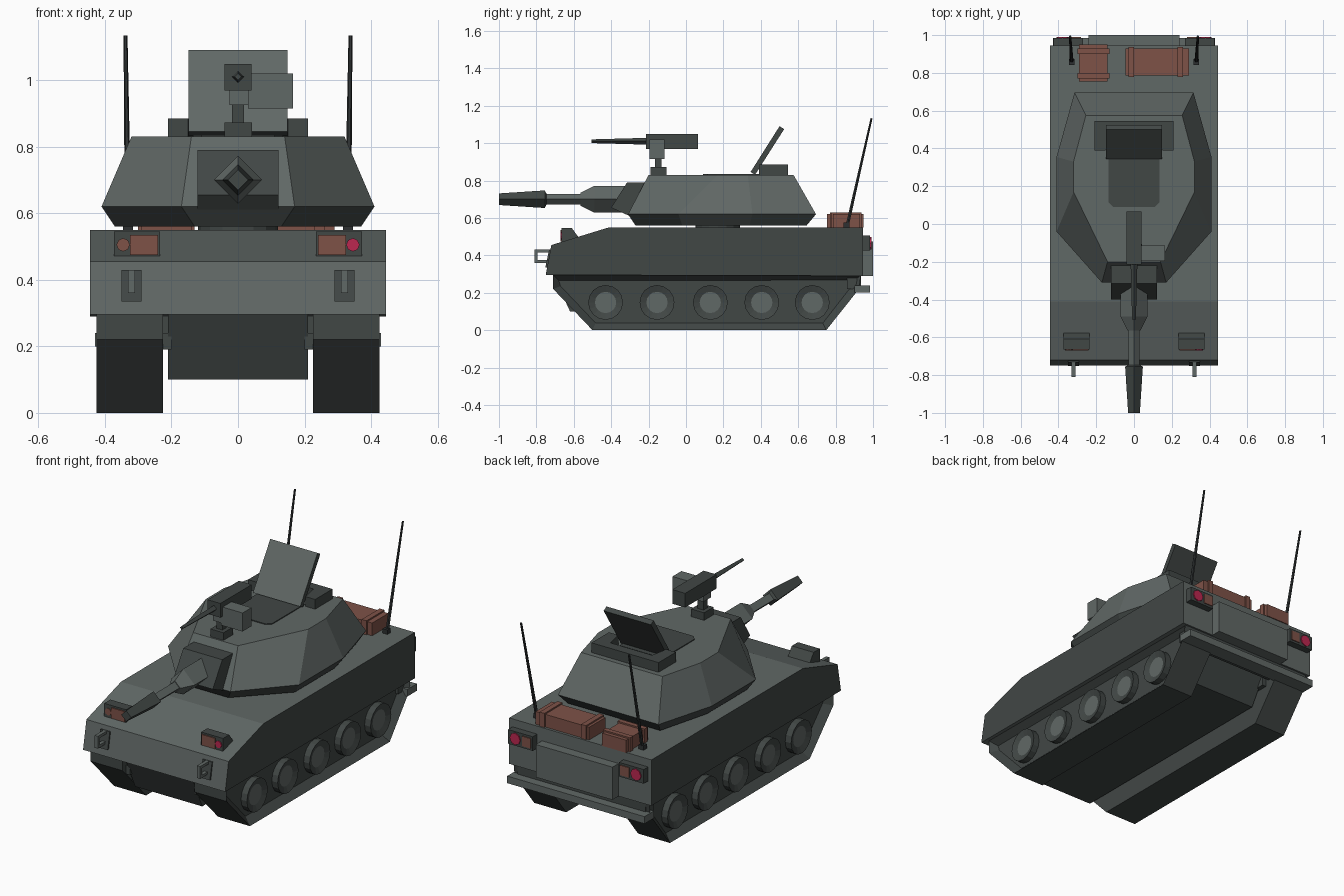
import bpy, bmesh, math
from mathutils import Vector, Matrix

if "Cube" in bpy.data.objects:
    bpy.data.objects.remove(bpy.data.objects["Cube"])


def material(name, rgb):
    m = bpy.data.materials.new(name)
    m.diffuse_color = (*rgb, 1)
    m.use_nodes = True
    m.node_tree.nodes["Principled BSDF"].inputs["Base Color"].default_value = m.diffuse_color
    return m


GREY = material("armour_grey", (0.118, 0.138, 0.132))
DARK = material("dark_grey", (0.053, 0.063, 0.060))
BLACK = material("near_black", (0.026, 0.030, 0.031))
BROWN = material("crate_brown", (0.21, 0.085, 0.064))
RED = material("tail_red", (0.50, 0.02, 0.08))


def finish(name, bm, *mats):
    bmesh.ops.recalc_face_normals(bm, faces=bm.faces)
    me = bpy.data.meshes.new(name)
    bm.to_mesh(me)
    bm.free()
    for m in mats:
        me.materials.append(m)
    ob = bpy.data.objects.new(name, me)
    bpy.context.collection.objects.link(ob)
    return ob


def loft(bm, rings):
    """Skin matching rings of points and cap both ends."""
    vs = [[bm.verts.new(p) for p in r] for r in rings]
    n = len(vs[0])
    for a, b in zip(vs, vs[1:]):
        for i in range(n):
            bm.faces.new((a[i], a[(i + 1) % n], b[(i + 1) % n], b[i]))
    bm.faces.new(vs[0])
    bm.faces.new(vs[-1])
    bm.normal_update()


def side_prism(bm, pts, x0, x1):
    """Extrude a (y, z) side profile across x."""
    loft(bm, [[(x, y, z) for y, z in pts] for x in (x0, x1)])


def prism(name, pts, x0, x1, mat):
    bm = bmesh.new()
    side_prism(bm, pts, x0, x1)
    return finish(name, bm, mat)


def box(name, x, y, z, mat):
    return prism(name, [(y[0], z[0]), (y[1], z[0]), (y[1], z[1]), (y[0], z[1])], x[0], x[1], mat)


def spun(name, origin, axis, stations, sides, mat, turn=0.0):
    """Lathe of (distance, radius) stations along an axis."""
    rot = Vector((0, 0, 1)).rotation_difference(Vector(axis)).to_matrix()
    o = Vector(origin)
    bm = bmesh.new()
    loft(bm, [[o + rot @ Vector((r * math.cos(turn + 2 * math.pi * i / sides),
                                 r * math.sin(turn + 2 * math.pi * i / sides), d))
               for i in range(sides)] for d, r in stations])
    return finish(name, bm, mat)


def mirrored(half):
    """Close a half outline given on the +x side."""
    return half + [(-x, y) for x, y in reversed(half)]


# Hull: grey plates with dark sides
bm = bmesh.new()
side_prism(bm, [(-0.75, 0.295), (-0.72, 0.455), (-0.41, 0.55), (0.945, 0.55), (0.945, 0.29)], -0.445, 0.445)
for f in bm.faces:
    f.material_index = 1 if abs(f.normal.x) > 0.9 else 0
finish("hull", bm, GREY, DARK)
prism("belly", [(-0.71, 0.295), (-0.62, 0.10), (0.74, 0.10), (0.86, 0.295)], -0.21, 0.21, DARK)

# Running gear
TRACK = [(-0.50, 0), (0.75, 0), (0.925, 0.22), (0.935, 0.295), (-0.71, 0.295), (-0.71, 0.22)]
for s, side in ((1, "right"), (-1, "left")):
    bm = bmesh.new()
    side_prism(bm, TRACK, s * 0.225, s * 0.425)
    outer = [f for f in bm.faces if abs(f.calc_center_median().x) > 0.42]
    bmesh.ops.inset_region(bm, faces=outer, thickness=0.042)
    bmesh.ops.translate(bm, verts=outer[0].verts, vec=(-s * 0.04, 0, 0))
    finish(side + "_track", bm, DARK)
    box(side + "_axle_bar", (s * 0.20, s * 0.23), (-0.68, 0.84), (0.19, 0.24), DARK)
    for i, y in enumerate((-0.43, -0.155, 0.13, 0.405, 0.675)):
        bm = bmesh.new()
        bmesh.ops.create_cone(bm, cap_ends=True, segments=16, radius1=0.093, radius2=0.093, depth=0.05,
                              matrix=Matrix.Translation((s * 0.397, y, 0.148)) @ Matrix.Rotation(math.pi / 2, 4, 'Y'))
        hub = [f for f in bm.faces if abs(f.calc_center_median().x) > 0.42]
        bmesh.ops.inset_region(bm, faces=hub, thickness=0.036)
        bmesh.ops.translate(bm, verts=hub[0].verts, vec=(-s * 0.012, 0, 0))
        hub[0].material_index = 1
        finish(f"{side}_wheel_{i + 1}", bm, DARK, GREY)

    # Headlight pod with brown lens
    prism(side + "_headlight", [(-0.665, 0.46), (-0.665, 0.545), (-0.61, 0.545), (-0.57, 0.49)],
          s * 0.235, s * 0.372, DARK)
    box(side + "_headlight_lens", (s * 0.24, s * 0.325), (-0.671, -0.664), (0.475, 0.535), BROWN)
    spun(side + "_headlight_lamp", (s * 0.345, -0.664, 0.505), (0, -1, 0), [(0, 0.02), (0.006, 0.02)], 8,
         RED if s > 0 else BROWN)

    # Tow hook: plate and open loop
    prism(side + "_hook_plate", [(-0.752, 0.335), (-0.732, 0.43), (-0.72, 0.43), (-0.73, 0.335)],
          s * 0.29, s * 0.35, DARK)
    for nm, y, z in (("top", (-0.80, -0.72), (0.415, 0.43)), ("bottom", (-0.81, -0.73), (0.36, 0.375)),
                     ("front", (-0.81, -0.795), (0.36, 0.43))):
        box(f"{side}_hook_{nm}", (s * 0.31, s * 0.33), y, z, GREY)

    # Tail light box with brown and red lamps
    box(side + "_tail_light", (s * 0.27, s * 0.425), (0.94, 0.985), (0.425, 0.505), DARK)
    box(side + "_tail_lens", (s * 0.28, s * 0.335), (0.984, 0.99), (0.437, 0.493), BROWN)
    spun(side + "_tail_lamp", (s * 0.378, 0.984, 0.465), (0, 1, 0), [(0, 0.033), (0.007, 0.033)], 8, RED)

    # Antenna
    a, b = Vector((s * 0.33, 0.86, 0.55)), Vector((s * 0.338, 0.992, 1.133))
    spun(side + "_antenna", a, (b - a).normalized(), [(0, 0.010), ((b - a).length, 0.006)], 6, BLACK)
    box(side + "_antenna_base", (s * 0.315, s * 0.345), (0.843, 0.873), (0.55, 0.575), BLACK)

# Rear door and bumper
box("rear_door", (-0.24, 0.24), (0.94, 1.0), (0.29, 0.475), GREY)
box("rear_bumper", (-0.43, 0.43), (0.90, 0.985), (0.20, 0.24), GREY)
box("bumper_mount", (-0.40, 0.40), (0.86, 0.935), (0.22, 0.30), DARK)

# Turret: three stacked outlines
outlines = [(0.56, [(0.13, -0.27), (0.37, -0.02), (0.37, 0.34), (0.29, 0.645)]),
            (0.62, [(0.17, -0.31), (0.41, -0.04), (0.41, 0.355), (0.315, 0.695)]),
            (0.83, [(0.14, -0.20), (0.32, 0.17), (0.32, 0.33), (0.255, 0.575)])]
bm = bmesh.new()
loft(bm, [[(x, y, z) for x, y in mirrored(h)] for z, h in outlines])
for f in bm.faces:
    f.material_index = 1 if f.calc_center_median().z < 0.60 else 0
finish("turret", bm, GREY, DARK)
spun("turret_ring", (0, 0.17, 0.545), (0, 0, 1), [(0, 0.12), (0.02, 0.12)], 16, DARK)

# Mantlet and main gun (square section set on its corner)
bm = bmesh.new()
side_prism(bm, [(-0.20, 0.605), (-0.29, 0.605), (-0.40, 0.655), (-0.315, 0.79), (-0.20, 0.79)], -0.122, 0.122)
for f in bm.faces:
    f.material_index = 0 if f.normal.z > 0.1 else 1
finish("mantlet", bm, GREY, DARK)
gun = (0, 0, 0.70)
spun("gun_sleeve", gun, (0, -1, 0), [(0.30, 0.072), (0.49, 0.072), (0.565, 0.034)], 4, GREY)
spun("gun_barrel", gun, (0, -1, 0), [(0.55, 0.029), (0.76, 0.029)], 4, GREY)
spun("muzzle_brake", gun, (0, -1, 0), [(0.745, 0.028), (0.755, 0.047), (1.0, 0.031)], 4, DARK)

# Hatch opening, raised lid and rear block
bm = bmesh.new()
opening = mirrored([(0.11, 0.09), (0.135, 0.115), (0.135, 0.40)])
loft(bm, [[(x, y, z) for x, y in opening] for z in (0.826, 0.835)])
finish("hatch_opening", bm, DARK)
bm = bmesh.new()
side_prism(bm, [(0.345, 0.845), (0.37, 0.832), (0.525, 1.075), (0.50, 1.09)], -0.148, 0.148)
for f in bm.faces:
    f.material_index = 0 if f.normal.y < -0.5 and f.normal.z > 0 else 1
finish("hatch_lid", bm, GREY, DARK)
block = mirrored([(0.13, 0.49), (0.15, 0.39), (0.21, 0.39), (0.21, 0.545)])
bm = bmesh.new()
loft(bm, [[(x, y, z) for x, y in block] for z in (0.825, 0.885)])
finish("hatch_block", bm, DARK)

# Roof machine gun
box("mg_base", (-0.04, 0.042), (-0.19, -0.105), (0.825, 0.873), DARK)
box("mg_post", (-0.018, 0.018), (-0.165, -0.13), (0.87, 0.94), DARK)
box("mg_cradle", (-0.025, 0.035), (-0.19, -0.12), (0.925, 1.0), GREY)
box("mg_body", (-0.04, 0.04), (-0.215, 0.065), (0.968, 1.048), DARK)
box("mg_ammo_box", (0.03, 0.165), (-0.195, -0.115), (0.915, 1.02), GREY)
spun("mg_barrel", (0, -0.21, 1.01), (0, -1, 0), [(0, 0.018), (0.295, 0.010)], 4, DARK)

# Stowed crates with straps
box("wide_crate", (-0.045, 0.29), (0.785, 0.93), (0.55, 0.622), BROWN)
for i, x in enumerate((-0.015, 0.245)):
    box(f"wide_crate_strap_{i + 1}", (x - 0.015, x + 0.015), (0.777, 0.938), (0.55, 0.63), BROWN)
box("small_crate", (-0.29, -0.14), (0.755, 0.95), (0.55, 0.622), BROWN)
for i, y in enumerate((0.785, 0.915)):
    box(f"small_crate_strap_{i + 1}", (-0.30, -0.13), (y - 0.014, y + 0.014), (0.55, 0.63), BROWN)
